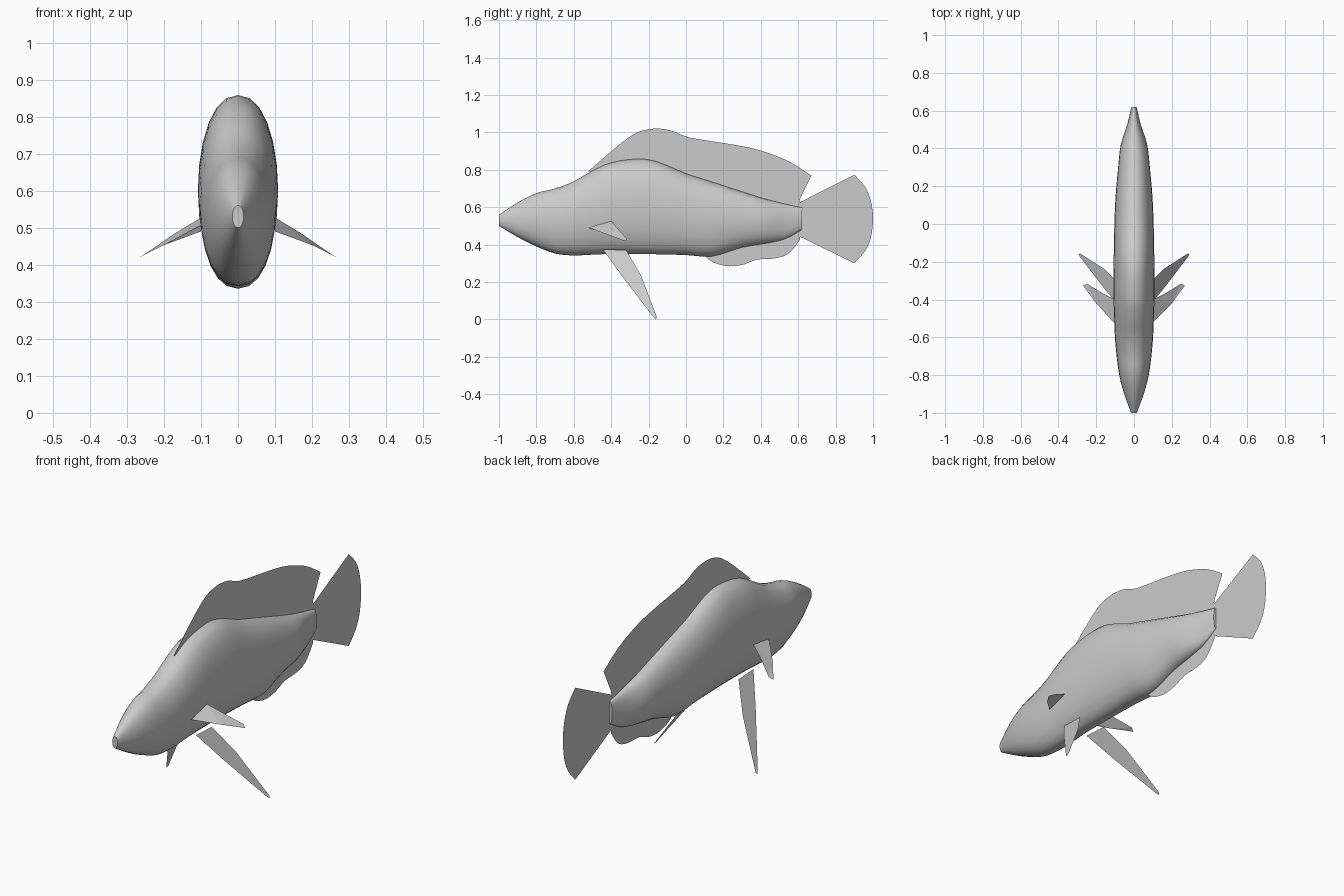
import bpy
import bmesh
from math import cos, sin, tau, copysign, radians

cube = bpy.data.objects.get("Cube")
if cube:
    bpy.data.objects.remove(cube)

grey = bpy.data.materials.new("plain_grey")
grey.use_nodes = True
colour = (0.6, 0.6, 0.6, 1)
grey.diffuse_color = colour
grey.node_tree.nodes["Principled BSDF"].inputs["Base Color"].default_value = colour


def finish(name, bm):
    mesh = bpy.data.meshes.new(name)
    bm.to_mesh(mesh)
    bm.free()
    mesh.materials.append(grey)
    obj = bpy.data.objects.new(name, mesh)
    bpy.context.collection.objects.link(obj)
    return obj


def smooth_path(points, steps):
    """Catmull-Rom curve through tuples of any length."""
    pts = [points[0], *points, points[-1]]
    out = []
    for a, b, c, d in zip(pts, pts[1:], pts[2:], pts[3:]):
        for s in range(steps):
            t = s / steps
            out.append(tuple(
                q + t / 2 * (r - p + t * (2*p - 5*q + 4*r - e + t * (3*(q - r) + e - p)))
                for p, q, r, e in zip(a, b, c, d)))
    return out + [points[-1]]


# Body stations: y, top, bottom, half width
stations = smooth_path([
    (-1.0, .56, .50, .015), (-.9, .625, .44, .052), (-.8, .675, .39, .078),
    (-.7, .70, .352, .092), (-.6, .738, .342, .101), (-.5, .795, .346, .105),
    (-.4, .838, .35, .108), (-.26, .858, .35, .108), (-.15, .842, .348, .107),
    (0, .78, .344, .104), (.14, .735, .337, .098), (.3, .683, .385, .084),
    (.42, .645, .405, .07), (.53, .617, .43, .035), (.62, .597, .48, .014)], 3)

# Body: lofted oval rings
SIDES = 24
bm = bmesh.new()
rings = []
for y, top, bottom, half in stations:
    ring = []
    for i in range(SIDES):
        a = tau * i / SIDES
        c = copysign(abs(cos(a)) ** .9, cos(a))
        ring.append(bm.verts.new((half * c, y, (top + bottom) / 2 + (top - bottom) / 2 * sin(a))))
    rings.append(ring)
for r, s in zip(rings, rings[1:]):
    for i in range(SIDES):
        j = (i + 1) % SIDES
        bm.faces.new((r[i], r[j], s[j], s[i]))
bm.faces.new(rings[0])
bm.faces.new(rings[-1])
bmesh.ops.recalc_face_normals(bm, faces=bm.faces)
body = finish("body", bm)
bpy.context.view_layer.objects.active = body
body.select_set(True)
bpy.ops.object.shade_smooth_by_angle(angle=radians(50))


def fin(name, points):
    """Flat sheet from an outline."""
    bm = bmesh.new()
    face = bm.faces.new([bm.verts.new(p) for p in points])
    bmesh.ops.triangulate(bm, faces=[face])
    finish(name, bm)


def middle_fin(name, edge, base=()):
    fin(name, [(0, y, z) for y, z in [*edge, *reversed(base)]])


# Fins on the centre line, rooted just inside the body
back_base = [(s[0], s[1] - .015) for s in stations if -.5 < s[0] < .6]
belly_base = [(s[0], s[2] + .015) for s in stations if .12 < s[0] < .6]
middle_fin("dorsal_fin", smooth_path([
    (-.525, .79), (-.45, .855), (-.35, .94), (-.26, 1.0), (-.17, 1.02), (-.08, 1.01),
    (.02, .972), (.25, .935), (.4, .903), (.55, .845), (.67, .768)], 3)
    + [(.6, .625), (.605, .59)], back_base)
middle_fin("anal_fin", smooth_path([
    (.105, .335), (.15, .303), (.23, .284), (.31, .294), (.38, .32), (.47, .325),
    (.55, .352), (.61, .428)], 3) + [(.61, .49)], belly_base)
middle_fin("tail_fin", [(.6, .622)] + smooth_path([
    (.9, .773), (.957, .71), (.988, .635), (1, .54), (.988, .435), (.957, .365),
    (.9, .3)], 3) + [(.6, .447)])

# Paired fins, mirrored across x
pectoral = [(.1, -.53, .507), (.1, -.4, .527), (.17, -.365, .485), (.25, -.315, .43),
            (.27, -.325, .418), (.2, -.42, .453), (.1, -.52, .49)]
pelvic = [(-.445, .375), (-.32, .37), (-.24, .235), (-.155, .01), (-.162, .0),
          (-.18, .02), (-.345, .235)]
for side, m in (("left", 1), ("right", -1)):
    fin(side + "_pectoral_fin", [(m * x, y, z) for x, y, z in pectoral])
    fin(side + "_pelvic_fin", [(m * (.075 + (.37 - z) * .59), y, z) for y, z in pelvic])
